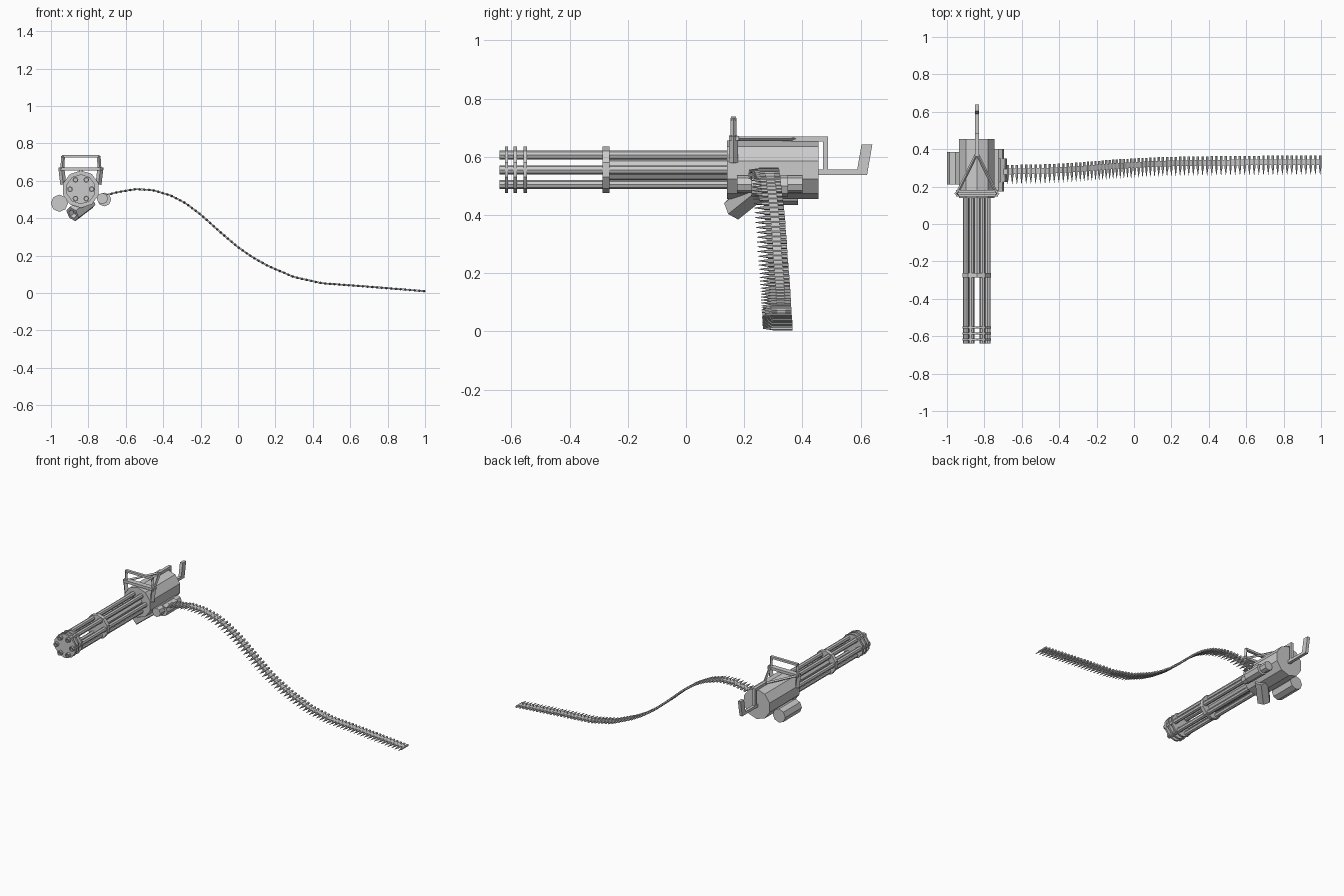
import bpy, bmesh, math
from mathutils import Vector, Matrix

cube = bpy.data.objects.get("Cube")
if cube:
    bpy.data.objects.remove(cube, do_unlink=True)

steel = bpy.data.materials.new("steel_grey")
steel.use_nodes = True
GREY = (0.6, 0.6, 0.6, 1)
steel.diffuse_color = GREY
steel.node_tree.nodes["Principled BSDF"].inputs["Base Color"].default_value = GREY

AX, AZ = -0.84, 0.555          # barrel axis


def finish(name, bm):
    bmesh.ops.recalc_face_normals(bm, faces=bm.faces)
    mesh = bpy.data.meshes.new(name)
    bm.to_mesh(mesh)
    bm.free()
    mesh.materials.append(steel)
    ob = bpy.data.objects.new(name, mesh)
    bpy.context.collection.objects.link(ob)
    return ob


def add_prism(bm, a, b, r, sides, r2=None, bore=0, depth=0.03):
    """Prism from a to b with a corner upwards; bore hollows out the end at a."""
    a, b = Vector(a), Vector(b)
    d = (b - a).normalized()
    up = Vector((0, 0, 1)) if abs(d.z) < 0.95 else Vector((0, 1, 0))
    u = (up - d * up.dot(d)).normalized()
    v = d.cross(u)

    def ring(c, rad):
        return [bm.verts.new(c + rad * (u * math.cos(t) + v * math.sin(t)))
                for t in (2 * math.pi * i / sides for i in range(sides))]
    rings = [ring(a, r), ring(b, r if r2 is None else r2)]
    if bore:
        rings = [ring(a + d * depth, bore), ring(a, bore)] + rings
    for p, q in zip(rings, rings[1:]):
        for i in range(sides):
            j = (i + 1) % sides
            bm.faces.new((p[i], p[j], q[j], q[i]))
    bm.faces.new(rings[0])
    bm.faces.new(rings[-1])


def add_box(bm, lo, hi):
    lo, hi = Vector(lo), Vector(hi)
    m = Matrix.Translation((lo + hi) / 2) @ Matrix.Diagonal((*(hi - lo), 1))
    bmesh.ops.create_cube(bm, size=1, matrix=m)


def prism(name, *args, **kw):
    bm = bmesh.new()
    add_prism(bm, *args, **kw)
    return finish(name, bm)


def box(name, lo, hi):
    bm = bmesh.new()
    add_box(bm, lo, hi)
    return finish(name, bm)


def along(name, y0, y1, r, sides, x=AX, z=AZ, **kw):
    return prism(name, (x, y0, z), (x, y1, z), r, sides, **kw)


# Receiver, shaft and barrel clamps
along("receiver", 0.14, 0.455, 0.1, 10)
along("rotor_shaft", -0.28, 0.15, 0.038, 10)
along("middle_clamp", -0.287, -0.262, 0.08, 10)
for i, y in enumerate((-0.622, -0.592, -0.558)):
    along(f"muzzle_clamp_{i + 1}", y, y + 0.011, 0.08, 10)

# Six barrels
for i in range(6):
    t = math.radians(60 * i)
    along(f"barrel_{i + 1}", -0.64, 0.15, 0.0155, 8,
          x=AX + 0.058 * math.cos(t), z=AZ + 0.058 * math.sin(t), bore=0.009)

# Side drum, feeder and forward-tilted motor below
along("side_drum", 0.21, 0.385, 0.046, 8, x=-0.955, z=0.48)
along("feeder_core", 0.175, 0.4, 0.03, 8, x=-0.725, z=0.505)
along("feeder_drum", 0.225, 0.35, 0.037, 8, x=-0.715, z=0.5)
prism("lower_motor", (-0.885, 0.165, 0.422), (-0.795, 0.25, 0.49),
      0.043, 6, bore=0.026)

# Carrying handle with brackets and braces
for s, side in ((-1, "right"), (1, "left")):
    x = AX + s * 0.1
    bracket = bmesh.new()
    add_prism(bracket, (AX + s * 0.094, 0.163, 0.58), (AX + s * 0.105, 0.163, 0.672), 0.016, 4)
    finish(f"handle_bracket_{side}", bracket)
    prism(f"handle_post_{side}", (x, 0.163, 0.66), (AX + s * 0.095, 0.163, 0.733), 0.01, 4)
    prism(f"handle_brace_{side}", (x, 0.175, 0.662), (AX, 0.38, 0.662), 0.008, 4)
box("handle_cross_bar", (AX - 0.112, 0.148, 0.655), (AX + 0.112, 0.182, 0.672))
box("handle_grip", (AX - 0.1, 0.154, 0.724), (AX + 0.1, 0.172, 0.738))

# Rear frame and slanted grip
W = 0.01
box("rear_top_bar", (AX - W, 0.36, 0.652), (AX + W, 0.487, 0.67))
box("rear_drop_bar", (AX - W, 0.47, 0.54), (AX + W, 0.487, 0.67))
box("rear_lower_bar", (AX - W, 0.45, 0.538), (AX + W, 0.61, 0.556))
bm = bmesh.new()
outline = ((0.585, 0.538), (0.622, 0.538), (0.64, 0.642), (0.603, 0.642))
face = bm.faces.new([bm.verts.new((AX - W, y, z)) for y, z in outline])
top = bmesh.ops.extrude_face_region(bm, geom=[face])["geom"]
bmesh.ops.translate(bm, vec=(2 * W, 0, 0),
                    verts=[g for g in top if isinstance(g, bmesh.types.BMVert)])
finish("rear_grip", bm)

# Ammunition belt: rounds and links spaced evenly along a drooping path
path = [Vector(p) for p in (
    (-0.70, 0.265, 0.525), (-0.64, 0.266, 0.54), (-0.55, 0.268, 0.555), (-0.46, 0.27, 0.551),
    (-0.36, 0.275, 0.522), (-0.28, 0.28, 0.48), (-0.2, 0.287, 0.42), (-0.1, 0.295, 0.33),
    (0, 0.3, 0.245), (0.08, 0.305, 0.19), (0.16, 0.308, 0.145), (0.3, 0.311, 0.085),
    (0.45, 0.313, 0.052), (0.7, 0.315, 0.034), (0.995, 0.316, 0.01))]
lengths = [(q - p).length for p, q in zip(path, path[1:])]


def at(dist):
    for p, q, l in zip(path, path[1:], lengths):
        if dist <= l:
            return p.lerp(q, dist / l)
        dist -= l
    return path[-1].copy()


COUNT = 74
step = sum(lengths) / (COUNT - 1)
rounds, links = bmesh.new(), bmesh.new()
for i in range(COUNT):
    c = at(i * step)
    y = Vector((0, 1, 0))
    add_prism(rounds, c - 0.018 * y, c + 0.05 * y, 0.0075, 6)
    add_prism(rounds, c - 0.052 * y, c - 0.018 * y, 0.001, 6, r2=0.006)
    if i < COUNT - 1:
        n = at((i + 1) * step)
        t = (n - c).normalized()
        w = (y - t * y.dot(t)).normalized()
        rot = Matrix((t, w, t.cross(w))).transposed().to_4x4()
        m = (Matrix.Translation((c + n) / 2 + 0.015 * w) @ rot
             @ Matrix.Diagonal((step, 0.03, 0.009, 1)))
        bmesh.ops.create_cube(links, size=1, matrix=m)
finish("belt_rounds", rounds)
finish("belt_links", links)
